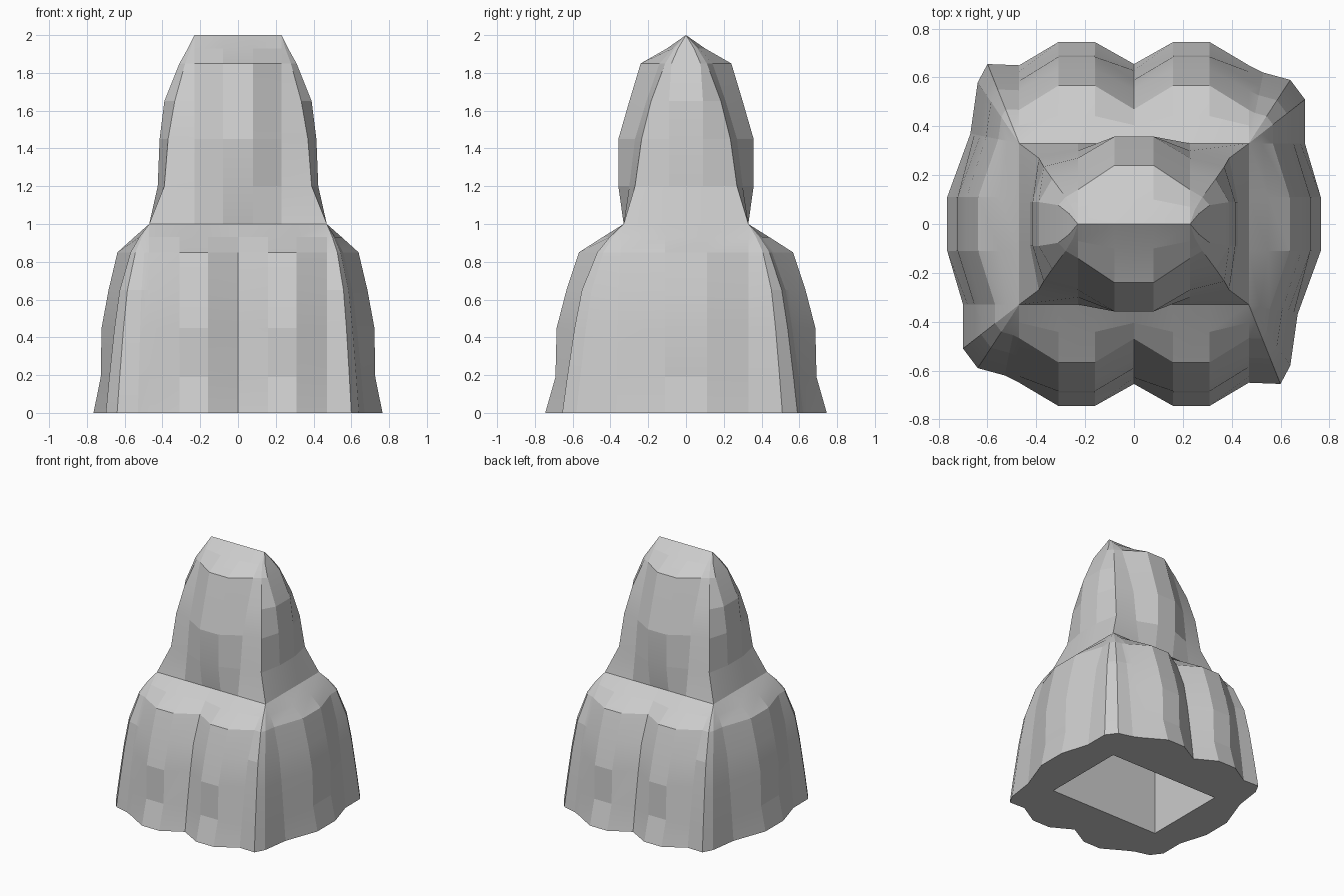
import bpy, bmesh

if "Cube" in bpy.data.objects:
    bpy.data.objects.remove(bpy.data.objects["Cube"])


def turn(half):
    """Complete a ring from its half by a 180 degree turn."""
    return half + [(-x, -y) for x, y in half]


def loft(name, rings, cap_start=False):
    """Skin a stack of equal-length rings of 3D points."""
    bm = bmesh.new()
    rows = [[bm.verts.new(p) for p in r] for r in rings]
    n = len(rows[0])
    for a, b in zip(rows, rows[1:]):
        for i in range(n):
            j = (i + 1) % n
            bm.faces.new((a[i], a[j], b[j], b[i]))
    if cap_start:
        bm.faces.new(rows[0][::-1])
    bmesh.ops.remove_doubles(bm, verts=bm.verts, dist=0.0005)
    bmesh.ops.dissolve_degenerate(bm, edges=bm.edges, dist=0.0005)
    bmesh.ops.recalc_face_normals(bm, faces=bm.faces)
    me = bpy.data.meshes.new(name)
    bm.to_mesh(me)
    bm.free()
    ob = bpy.data.objects.new(name, me)
    bpy.context.collection.objects.link(ob)
    bpy.context.view_layer.objects.active = ob
    ob.select_set(True)
    bpy.ops.object.shade_smooth_by_angle(angle=0.17)
    ob.select_set(False)


# Lower tier: lobed skirt round an open rectangular core
half = [(0, -.655), (.16, -.745), (.31, -.745), (.47, -.65), (.60, -.655),
        (.64, -.58), (.67, -.37), (.765, -.11), (.765, .11), (.70, .33),
        (.70, .51), (.64, .59), (.53, .62), (.47, .65), (.31, .745), (.16, .745)]
ridges = {1, 2, 7, 8, 14, 15}
base = turn(half)
core = [(max(-.47, min(.47, x)), max(-.33, min(.33, y))) for x, y in base]
# height, ridge spread, valley spread
levels = [(0, 1, 1), (.19, .87, .92), (.45, .855, .80), (.65, .73, .68),
          (.85, .57, .43), (.93, .27, .23), (1, 0, 0)]
rings = [[(x, y, 1) for x, y in core], [(x, y, 0) for x, y in core]]
for z, fr, fv in levels:
    ring = []
    for i, ((bx, by), (cx, cy)) in enumerate(zip(base, core)):
        f = fr if i % 16 in ridges else fv
        ring.append((cx + (bx - cx) * f, cy + (by - cy) * f, z))
    rings.append(ring)
loft("lower_skirt", rings)

# Upper tier: one lobe per side, closing to a ridge
# height, front ridge y, valley y, corner x, corner y, side x
upper = [(1, .33, .33, .47, .33, .47), (1.2, .358, .30, .39, .27, .425),
         (1.45, .358, .27, .37, .235, .415), (1.65, .30, .21, .335, .185, .39),
         (1.85, .24, .14, .28, .11, .31), (1.93, .10, .07, .25, .06, .265),
         (2, 0, 0, .23, 0, .23)]
rings = []
for z, yf, yv, xc, yc, xs in upper:
    k = min(.09, yc * .7)
    h = [(-.08, -yf), (.08, -yf), (.23, -yv), (xc, -yc),
         (xs, -k), (xs, k), (xc, yc), (.23, yv)]
    rings.append([(x, y, z) for x, y in turn(h)])
loft("upper_crown", rings, cap_start=True)
